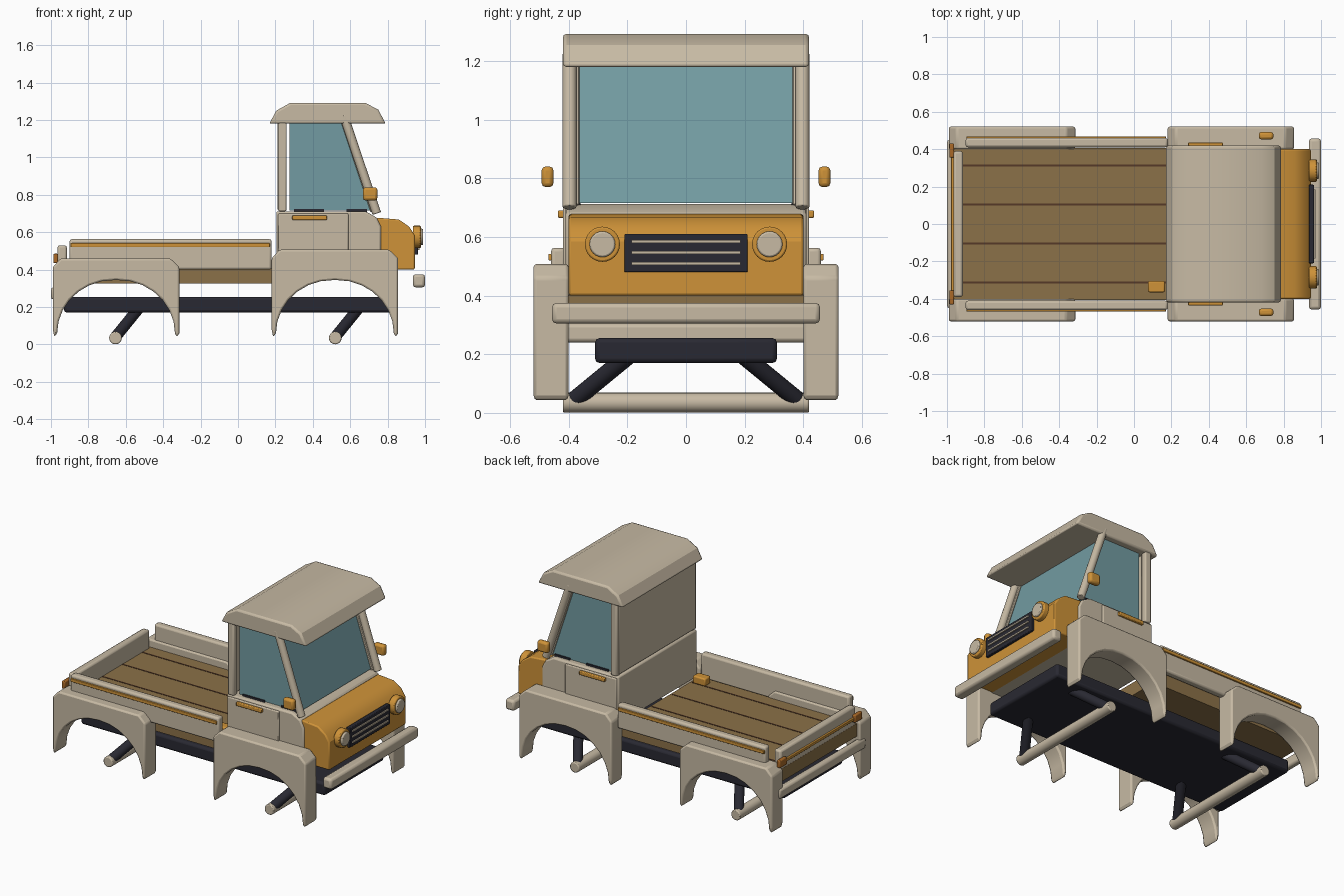
import bpy, bmesh, math
from mathutils import Vector

cube = bpy.data.objects.get("Cube")
if cube:
    bpy.data.objects.remove(cube, do_unlink=True)


def material(name, rgb):
    m = bpy.data.materials.new(name)
    m.use_nodes = True
    m.diffuse_color = (*rgb, 1)
    m.node_tree.nodes["Principled BSDF"].inputs["Base Color"].default_value = (*rgb, 1)
    return m


CREAM = material("cream paint", (0.57, 0.49, 0.37))
ORANGE = material("orange paint", (0.62, 0.29, 0.04))
WOOD = material("bed wood", (0.26, 0.165, 0.065))
SEAM = material("plank seam", (0.09, 0.04, 0.02))
GLASS = material("teal glass", (0.17, 0.33, 0.36))
DARK = material("dark metal", (0.022, 0.022, 0.032))
LAMP = material("tail lamp", (0.4, 0.14, 0.02))


def finish(name, bm, mat, bevel=0.0, mirror=False):
    """Turn a bmesh in world coordinates into a part, mirrored across y if asked."""
    bmesh.ops.recalc_face_normals(bm, faces=bm.faces)
    mesh = bpy.data.meshes.new(name)
    bm.to_mesh(mesh)
    bm.free()
    mesh.materials.append(mat)
    ob = bpy.data.objects.new(name, mesh)
    bpy.context.collection.objects.link(ob)
    if bevel:
        mod = ob.modifiers.new("soft edges", "BEVEL")
        mod.width, mod.segments, mod.limit_method = bevel, 2, "ANGLE"
        mod.angle_limit = math.radians(35)
    if mirror:
        mod = ob.modifiers.new("other side", "MIRROR")
        mod.use_axis = (False, True, False)
        mod.use_mirror_merge = False
    bpy.ops.object.select_all(action="DESELECT")
    ob.select_set(True)
    bpy.context.view_layer.objects.active = ob
    bpy.ops.object.shade_smooth_by_angle(angle=math.radians(30))
    return ob


def prism(name, profile, y0, y1, mat, bevel=0.0, mirror=False):
    """Extrude an x/z outline from y0 to y1."""
    bm = bmesh.new()
    face = bm.faces.new([bm.verts.new((x, y0, z)) for x, z in profile])
    new = bmesh.ops.extrude_face_region(bm, geom=[face])["geom"]
    verts = [v for v in new if isinstance(v, bmesh.types.BMVert)]
    bmesh.ops.translate(bm, verts=verts, vec=(0, y1 - y0, 0))
    return finish(name, bm, mat, bevel, mirror)


def box(name, xs, ys, zs, mat, bevel=0.0, mirror=False):
    (x0, x1), (z0, z1) = xs, zs
    outline = [(x0, z0), (x1, z0), (x1, z1), (x0, z1)]
    return prism(name, outline, *ys, mat, bevel, mirror)


def rod(name, a, b, radius, mat, bevel=0.0, mirror=False, sides=20):
    a, b = Vector(a), Vector(b)
    bm = bmesh.new()
    bmesh.ops.create_cone(bm, cap_ends=True, segments=sides, radius1=radius,
                          radius2=radius, depth=(b - a).length)
    turn = (b - a).to_track_quat("Z", "Y").to_matrix()
    bmesh.ops.rotate(bm, verts=bm.verts, matrix=turn)
    bmesh.ops.translate(bm, verts=bm.verts, vec=(a + b) / 2)
    return finish(name, bm, mat, bevel, mirror)


# Chassis, axles and struts
box("chassis", (-0.93, 0.85), (-0.31, 0.31), (0.17, 0.255), DARK, 0.015)
for end, x in (("rear", -0.655), ("front", 0.52)):
    rod(end + "_axle", (x, -0.42, 0.035), (x, 0.42, 0.035), 0.034, CREAM, 0.006)
    rod(end + "_strut", (x, 0.385, 0.04), (x + 0.13, 0.19, 0.2), 0.03, DARK, 0, True)


# Fenders with a round wheel arch
def fender(name, cx, top):
    arch = [(cx + 0.305 * math.cos(t), 0.06 + 0.285 * math.sin(t))
            for t in (math.pi * i / 14 for i in range(15))]
    arch = [(x + (0.01 if i < 7 else -0.01 if i > 7 else 0), z)
            for i, (x, z) in enumerate(arch)]
    outline = [(cx - 0.33, 0.04), (cx - 0.338, 0.08), (cx - 0.338, top - 0.045),
               (cx - 0.295, top), (cx + 0.29, top), (cx + 0.338, top - 0.045),
               (cx + 0.338, 0.06), (cx + 0.325, 0.04)]
    prism(name, outline + arch, 0.40, 0.52, CREAM, 0.01, True)


fender("rear_fender", -0.652, 0.46)
fender("front_fender", 0.518, 0.507)

# Cargo bed
box("bed_floor", (-0.965, 0.185), (-0.405, 0.405), (0.325, 0.41), WOOD)
for y in (0.105, 0.312):
    box("plank_seam", (-0.92, 0.175), (y - 0.005, y + 0.005), (0.405, 0.412), SEAM, 0, True)
box("bed_side", (-0.90, 0.18), (0.41, 0.46), (0.40, 0.563), CREAM, 0.012, True)
box("side_stripe", (-0.895, 0.17), (0.455, 0.469), (0.52, 0.542), ORANGE, 0.003, True)
box("tailgate", (-0.965, -0.915), (-0.39, 0.39), (0.40, 0.53), CREAM, 0.012)
box("tailgate_stripe", (-0.978, -0.962), (-0.40, 0.40), (0.448, 0.466), ORANGE, 0.003)
box("tail_lamp", (-0.987, -0.962), (0.355, 0.43), (0.435, 0.485), LAMP, 0.006, True)
box("rear_bumper", (-1.0, -0.955), (-0.45, 0.45), (0.24, 0.305), CREAM, 0.014)
box("cargo_block", (0.075, 0.165), (-0.365, -0.305), (0.41, 0.46), ORANGE, 0.008)

# Lower cab, doors and hood
prism("cab_body", [(0.205, 0.40), (0.765, 0.40), (0.765, 0.63), (0.74, 0.68),
                   (0.68, 0.712), (0.205, 0.712)], -0.41, 0.41, CREAM, 0.01)
box("door", (0.215, 0.59), (0.40, 0.42), (0.47, 0.70), CREAM, 0.006, True)
box("door_handle", (0.29, 0.475), (0.415, 0.437), (0.665, 0.69), ORANGE, 0.005, True)
prism("hood", [(0.74, 0.40), (0.945, 0.40), (0.945, 0.585), (0.915, 0.63),
               (0.86, 0.668), (0.74, 0.678)], -0.40, 0.40, ORANGE, 0.008)

# Upper cab
box("rear_wall", (0.212, 0.25), (-0.39, 0.39), (0.72, 1.19), CREAM, 0.004)
box("rear_pillar", (0.215, 0.26), (0.375, 0.415), (0.712, 1.19), CREAM, 0.008, True)
prism("cab_glass", [(0.275, 0.715), (0.712, 0.715), (0.555, 1.19), (0.275, 1.19)],
      -0.375, 0.375, GLASS)
rod("windshield_pillar", (0.742, 0.397, 0.70), (0.565, 0.397, 1.225), 0.024,
    CREAM, 0.004, True)
rod("windshield_trim", (0.718, 0.373, 0.71), (0.56, 0.373, 1.19), 0.01,
    CREAM, 0, True, 8)
for x0, x1 in ((0.30, 0.46), (0.58, 0.69)):
    box("window_sill", (x0, x1), (0.36, 0.382), (0.708, 0.724), DARK, 0, True)
prism("roof", [(0.167, 1.18), (0.79, 1.18), (0.75, 1.255), (0.68, 1.292),
               (0.28, 1.292), (0.205, 1.25)], -0.42, 0.42, CREAM, 0.012)
box("mirror", (0.668, 0.745), (0.452, 0.492), (0.77, 0.84), ORANGE, 0.013, True)

# Nose details
box("grille", (0.935, 0.962), (-0.21, 0.21), (0.48, 0.61), DARK, 0.004)
for z in (0.51, 0.547, 0.584):
    box("grille_slat", (0.955, 0.970), (-0.185, 0.185), (z - 0.005, z + 0.005), CREAM)
rod("headlight_rim", (0.935, 0.285, 0.575), (0.978, 0.285, 0.575), 0.06,
    ORANGE, 0.006, True, 24)
rod("headlight_lens", (0.96, 0.285, 0.575), (0.99, 0.285, 0.575), 0.044,
    CREAM, 0.006, True, 24)
box("front_bumper", (0.935, 1.0), (-0.457, 0.457), (0.305, 0.375), CREAM, 0.015)
